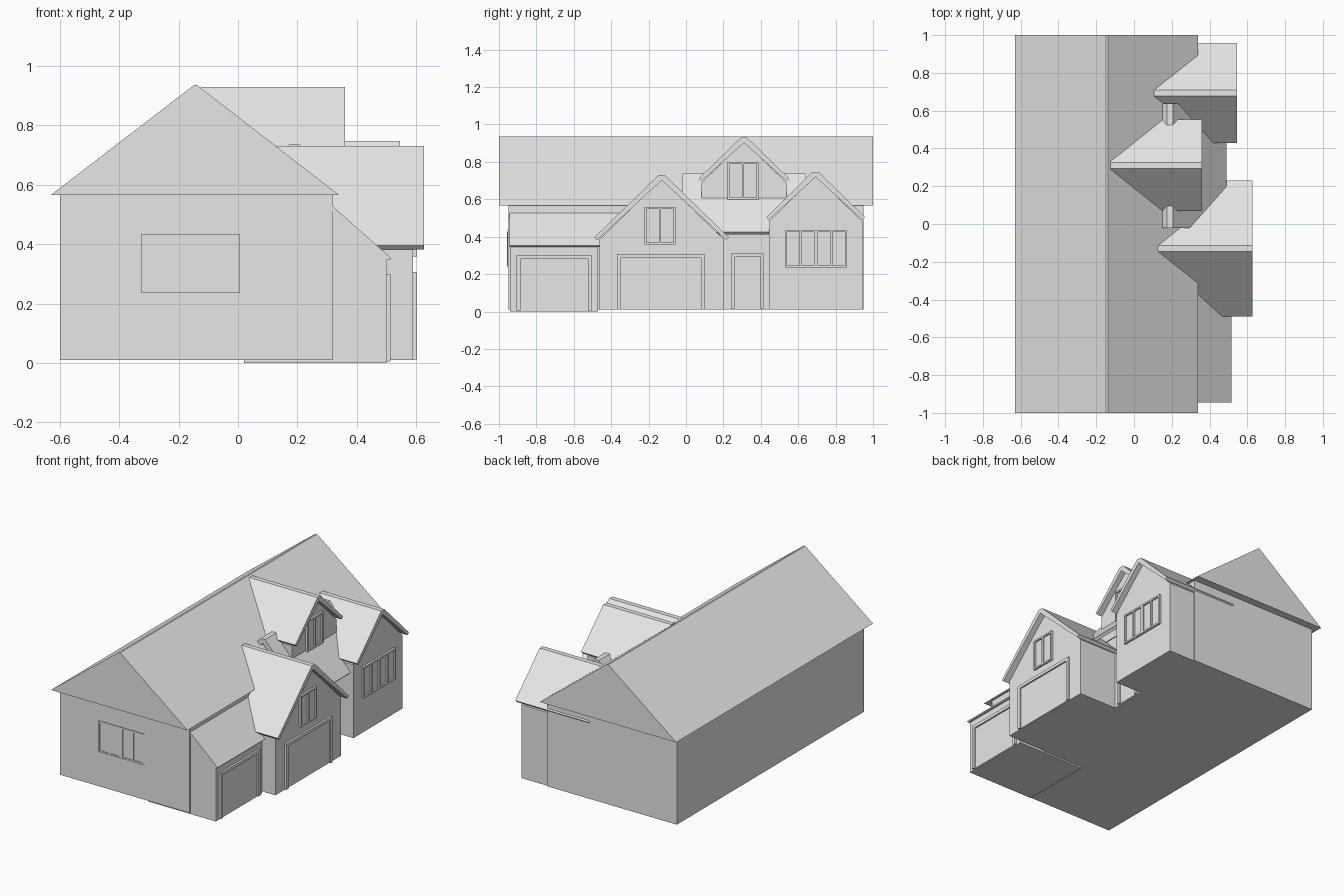
import bpy, bmesh
from mathutils import Vector

if "Cube" in bpy.data.objects:
    bpy.data.objects.remove(bpy.data.objects["Cube"])

grey = bpy.data.materials.new("light_grey")
grey.use_nodes = True
colour = (0.8, 0.8, 0.8, 1)
grey.diffuse_color = colour
grey.node_tree.nodes["Principled BSDF"].inputs["Base Color"].default_value = colour


def prism(name, profile, axis, start, end):
    """Extrude a (horizontal, z) profile along the x or y axis."""
    bm = bmesh.new()
    verts = [bm.verts.new((start, u, z) if axis == "x" else (u, start, z)) for u, z in profile]
    face = bm.faces.new(verts)
    moved = [g for g in bmesh.ops.extrude_face_region(bm, geom=[face])["geom"]
             if isinstance(g, bmesh.types.BMVert)]
    shift = Vector((end - start, 0, 0)) if axis == "x" else Vector((0, end - start, 0))
    bmesh.ops.translate(bm, verts=moved, vec=shift)
    bmesh.ops.recalc_face_normals(bm, faces=bm.faces)
    mesh = bpy.data.meshes.new(name)
    bm.to_mesh(mesh)
    bm.free()
    mesh.materials.append(grey)
    obj = bpy.data.objects.new(name, mesh)
    bpy.context.collection.objects.link(obj)
    return obj


def rect(u0, u1, z0, z1):
    return [(u0, z0), (u1, z0), (u1, z1), (u0, z1)]


def roof_profile(mid, half, eave, peak, flat=0.016, lip=0.014):
    """Gable roof slab with a narrow flat ridge and square-cut eaves."""
    right = [(flat, peak), (half, eave + lip), (half - lip, eave)]
    under = [(0, peak - 2 * lip)]
    left = [(-u, z) for u, z in reversed(right)]
    return [(mid + u, z) for u, z in right + under + left]


def gable(name, mid, half, eave, peak, wall_half, base, back, wall_x, roof_x):
    """Cross wing: five-sided wall block below an overhanging gable roof."""
    slope = (peak - eave) / half
    top = peak - 0.022
    side = top - slope * wall_half
    wall = [(mid - wall_half, base), (mid + wall_half, base), (mid + wall_half, side),
            (mid, top), (mid - wall_half, side)]
    prism(name + "_walls", wall, "x", back + 0.02, wall_x)
    prism(name + "_roof", roof_profile(mid, half, eave, peak), "x", back, roof_x)


def window(name, axis, plane, out, u0, z0, units=1, w=0.165, h=0.2, bar=0.011):
    """Row of framed units, each with two panes and a thin centre bar."""
    face = plane + out
    for i in range(units):
        a, b = u0 + i * w, u0 + (i + 1) * w
        mid = (a + b) / 2
        bars = [rect(a, a + bar, z0, z0 + h), rect(b - bar, b, z0, z0 + h),
                rect(a + bar, b - bar, z0, z0 + bar),
                rect(a + bar, b - bar, z0 + h - bar, z0 + h),
                rect(mid - bar / 2, mid + bar / 2, z0 + bar, z0 + h - bar)]
        for n, shape in enumerate(bars):
            prism(f"{name}_frame_{i}_{n}", shape, axis, plane - 0.005, face)
        prism(f"{name}_panes_{i}", rect(a + bar, b - bar, z0 + bar, z0 + h - bar),
              axis, plane - 0.004, plane + out * 0.2)


def door(name, x, y0, y1, z0, z1, bar=0.02, out=0.013):
    """Door panel inside a raised surround."""
    surround = [(y0, z0), (y0 + bar, z0), (y0 + bar, z1 - bar), (y1 - bar, z1 - bar),
                (y1 - bar, z0), (y1, z0), (y1, z1), (y0, z1)]
    prism(name + "_surround", surround, "x", x - 0.005, x + out)
    prism(name + "_panel", rect(y0 + bar, y1 - bar, z0, z1 - bar), "x", x - 0.004, x + 0.003)


# Main house
prism("main_walls", rect(-0.6, 0.32, 0.01, 0.57), "y", -0.95, 0.95)
prism("main_roof", [(-0.63, 0.566), (0.34, 0.566), (-0.138, 0.936), (-0.148, 0.936)], "y", -1, 1)
window("end_window", "y", -0.95, -0.008, -0.325, 0.235, units=2)

# Low garage with a lean-to roof
prism("garage_walls", [(0.02, 0), (0.5, 0), (0.5, 0.352), (0.32, 0.515), (0.02, 0.515)],
      "y", -0.94, -0.47)
prism("garage_roof", [(0.3, 0.545), (0.517, 0.352), (0.51, 0.346), (0.46, 0.346),
                      (0.46, 0.387), (0.3, 0.53)], "y", -0.945, -0.3)
door("garage_door", 0.5, -0.905, -0.505, 0.005, 0.3)

# Large front wing with wide door
gable("large_wing", -0.13, 0.36, 0.382, 0.73, 0.333, 0.01, 0.02, 0.59, 0.627)
door("wide_door", 0.59, -0.37, 0.1, 0.012, 0.307)
window("large_wing_window", "x", 0.59, 0.013, -0.222, 0.358)

# Far wing
gable("far_wing", 0.693, 0.264, 0.49, 0.747, 0.25, 0.01, 0.02, 0.51, 0.545)
window("far_wing_window", "x", 0.51, 0.013, 0.53, 0.235, units=2)

# Roof dormer
gable("dormer", 0.31, 0.242, 0.697, 0.93, 0.226, 0.5, -0.125, 0.325, 0.36)
window("dormer_window", "x", 0.325, 0.013, 0.223, 0.6)

# Open porch with cross roof and entrance
prism("porch_roof", roof_profile(0.19, 0.3, 0.412, 0.738), "y", -0.02, 0.638)
door("entrance_door", 0.32, 0.24, 0.415, 0.015, 0.31, bar=0.018)
